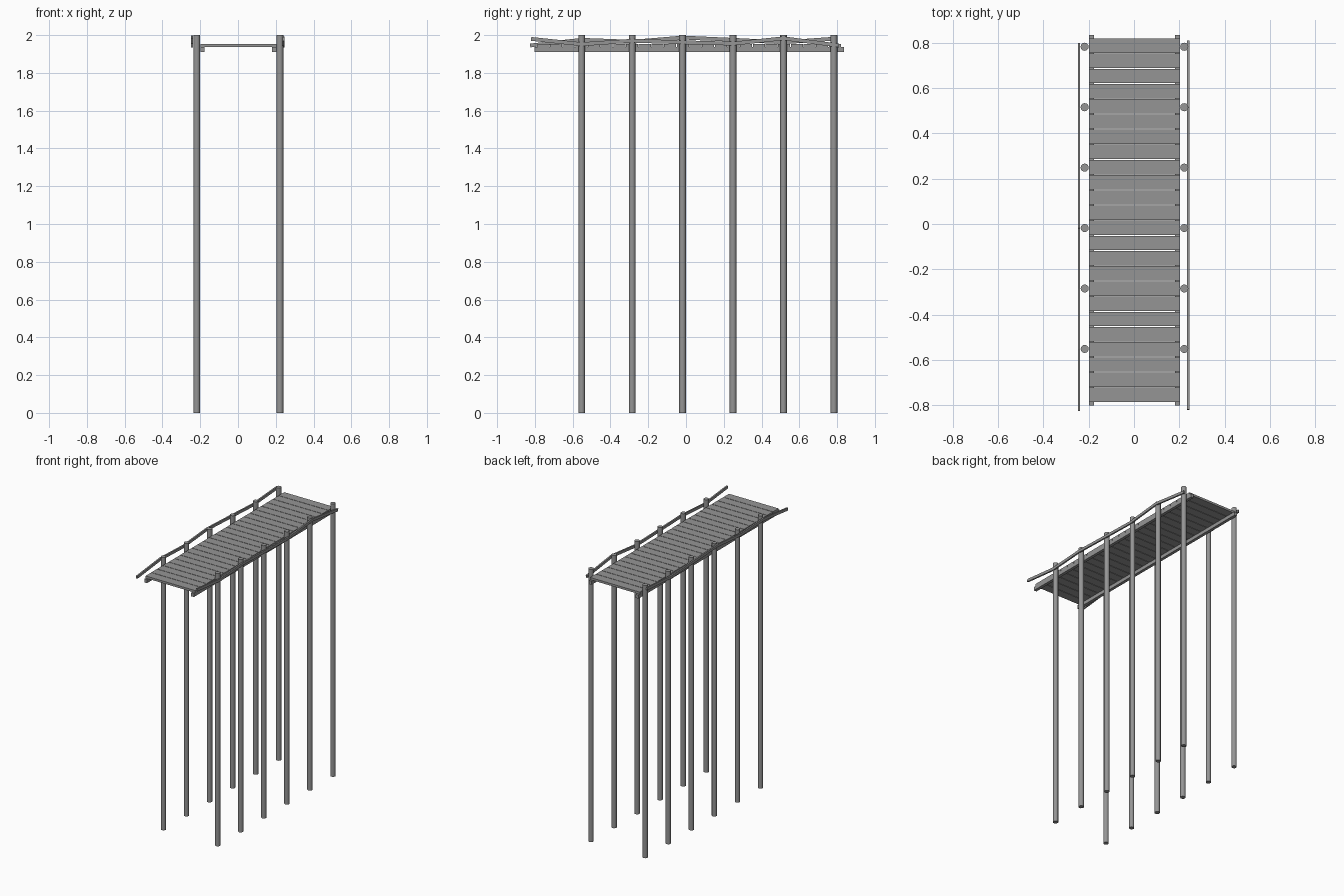
import bpy
from mathutils import Vector

if "Cube" in bpy.data.objects:
    bpy.data.objects.remove(bpy.data.objects["Cube"], do_unlink=True)

# Single weathered grey
grey = bpy.data.materials.new("weathered_grey")
grey.use_nodes = True
colour = (0.3, 0.3, 0.3, 1)
grey.diffuse_color = colour
grey.node_tree.nodes["Principled BSDF"].inputs["Base Color"].default_value = colour

SHIFT = 0.002
POST_Y = [-0.552 + 0.267 * i for i in range(6)]


def finish(name):
    obj = bpy.context.object
    obj.name = name
    obj.data.materials.append(grey)
    return obj


def box(name, centre, size):
    bpy.ops.mesh.primitive_cube_add(size=1, location=centre)
    obj = finish(name)
    obj.scale = size
    return obj


def beam(name, start, end, width, height):
    # Box running from start to end, kept upright
    a, b = Vector(start), Vector(end)
    obj = box(name, (a + b) / 2, (width, (b - a).length, height))
    obj.rotation_euler.x = (b - a).to_track_quat('Y', 'Z').to_euler().x
    return obj


# Tall round posts and the long bearers under the deck
for side, sign in (("right", -1), ("left", 1)):
    for i, y in enumerate(POST_Y):
        bpy.ops.mesh.primitive_cylinder_add(
            vertices=12, radius=0.018, depth=2, location=(sign * 0.22 + SHIFT, y, 1))
        finish(f"{side}_post_{i + 1}")
        bpy.ops.object.shade_smooth_by_angle(angle=0.6)
    box(f"{side}_bearer", (sign * 0.19 + SHIFT, 0.017, 1.923), (0.022, 1.637, 0.026))

# Deck planks with narrow gaps
COUNT, PITCH, GAP = 24, 0.0671, 0.0035
for i in range(COUNT):
    y = 0.0165 + (i - (COUNT - 1) / 2) * PITCH
    box(f"deck_plank_{i + 1}", (SHIFT, y, 1.944), (0.402, PITCH - GAP, 0.016))

# Uneven handrails made of straight lengths between posts
rails = {
    "right": (-0.243, -0.825, 0.80, (1.945, 1.975, 1.965, 1.987, 1.975, 1.962, 1.982)),
    "left": (0.240, -0.82, 0.81, (1.98, 1.952, 1.970, 1.962, 1.955, 1.983, 1.945)),
}
for side, (x, front, back, heights) in rails.items():
    ys = [front] + POST_Y[:-1] + [back]
    points = [(x, y, z) for y, z in zip(ys, heights)]
    for i, (a, b) in enumerate(zip(points, points[1:])):
        beam(f"{side}_rail_{i + 1}", a, b, 0.011, 0.02)
